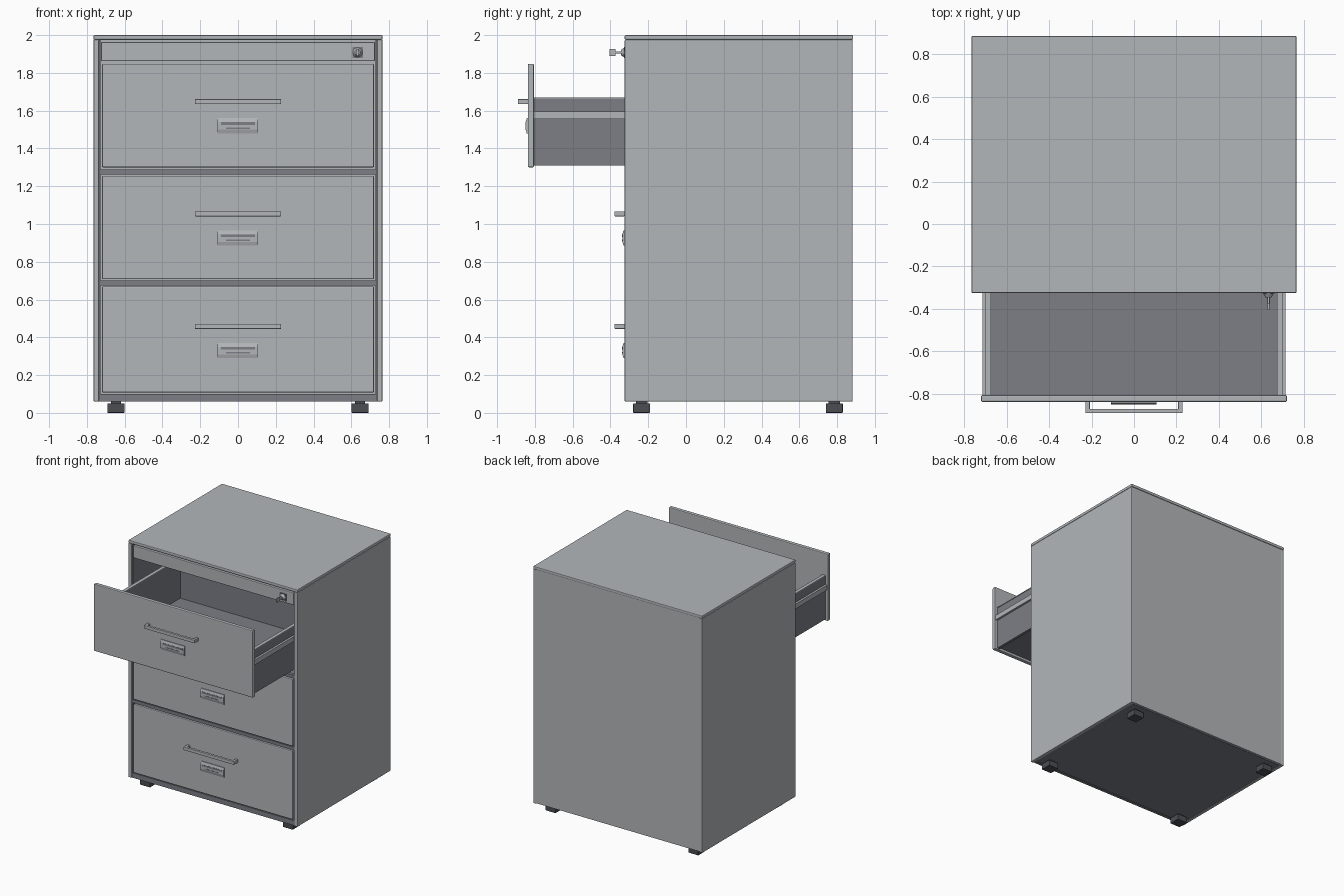
import bpy, bmesh

cube = bpy.data.objects.get("Cube")
if cube:
    bpy.data.objects.remove(cube)


def material(name, rgb):
    m = bpy.data.materials.new(name)
    m.use_nodes = True
    m.diffuse_color = (*rgb, 1)
    m.node_tree.nodes["Principled BSDF"].inputs["Base Color"].default_value = (*rgb, 1)
    return m


GREY = material("light_grey", (0.45, 0.47, 0.49))
DARK = material("dark_grey", (0.20, 0.21, 0.235))
BLACK = material("charcoal", (0.07, 0.075, 0.085))


def finish(name, bm, mat, bevel=0.0):
    bmesh.ops.recalc_face_normals(bm, faces=bm.faces)
    mesh = bpy.data.meshes.new(name)
    bm.to_mesh(mesh)
    bm.free()
    mesh.materials.append(mat)
    ob = bpy.data.objects.new(name, mesh)
    bpy.context.collection.objects.link(ob)
    if bevel:
        mod = ob.modifiers.new("Bevel", "BEVEL")
        mod.width = bevel
        mod.segments = 2
    return ob


def box(name, x, y, z, mat=GREY, bevel=0.0):
    """Box given by its (low, high) range on each axis."""
    bm = bmesh.new()
    bmesh.ops.create_cube(bm, size=1)
    for v in bm.verts:
        v.co = [r[0] if c < 0 else r[1] for r, c in zip((x, y, z), v.co)]
    return finish(name, bm, mat, bevel)


def prism(name, points, axis, span, mat=GREY, bevel=0.0):
    """Outline extruded along x (points are y, z) or z (points are x, y)."""
    bm = bmesh.new()
    place = (lambda p, t: (t, *p)) if axis == "x" else (lambda p, t: (*p, t))
    face = bm.faces.new([bm.verts.new(place(p, span[0])) for p in points])
    new = bmesh.ops.extrude_face_region(bm, geom=[face])["geom"]
    move = place((0, 0), span[1] - span[0])
    bmesh.ops.translate(bm, vec=move, verts=[g for g in new if isinstance(g, bmesh.types.BMVert)])
    return finish(name, bm, mat, bevel)


def rod(name, x, z, y0, y1, r0, r1, mat=GREY):
    """Round part lying along y, from radius r0 at y0 to r1 at y1."""
    bm = bmesh.new()
    bmesh.ops.create_cone(bm, cap_ends=True, segments=24, radius1=r0, radius2=r1, depth=y1 - y0)
    for v in bm.verts:
        v.co = (x + v.co.x, (y0 + y1) / 2 + v.co.z, z + v.co.y)
    return finish(name, bm, mat)


def mirrored(lo, hi, s):
    return tuple(sorted((lo * s, hi * s)))


FRONT, BACK = -0.325, 0.885
SIDES = (("left", 1), ("right", -1))

# Cabinet shell
box("top_panel", (-0.765, 0.765), (FRONT, BACK), (1.975, 2.0), GREY, 0.006)
box("back_panel", (-0.738, 0.738), (0.855, 0.88), (0.065, 1.975))
box("bottom_panel", (-0.738, 0.738), (-0.31, 0.86), (0.063, 0.09), DARK)
box("front_rail", (-0.725, 0.725), (-0.32, -0.29), (1.862, 1.963), GREY, 0.005)
box("plinth", (-0.738, 0.738), (-0.316, -0.29), (0.06, 0.1), DARK)
for side, s in SIDES:
    box(side + "_side_panel", mirrored(0.737, 0.765, s), (FRONT, 0.882), (0.06, 1.975), GREY, 0.005)
    box(side + "_inner_lining", mirrored(0.728, 0.737, s), (-0.318, 0.855), (0.09, 1.975), DARK)
    for end, y in (("front", -0.235), ("back", 0.785)):
        box(f"{end}_{side}_foot", mirrored(0.6, 0.692, s), (y - 0.045, y + 0.045), (0, 0.05), BLACK, 0.004)
        box(f"{end}_{side}_foot_stem", mirrored(0.62, 0.672, s), (y - 0.03, y + 0.03), (0.045, 0.065), BLACK)
for i, z in enumerate((0.688, 1.275)):
    box(f"crossbar_{i + 1}", (-0.73, 0.73), (-0.317, -0.29), (z - 0.013, z + 0.013), DARK)


def drawer(name, y, bottom, top, handle_z):
    # Front panel and tray
    box(name + "_front", (-0.72, 0.72), (y, y + 0.032), (bottom, top), GREY, 0.006)
    inner, end, rim = y + 0.032, y + 1.075, bottom + 0.37
    box(name + "_floor", (-0.68, 0.68), (inner, end), (bottom + 0.02, bottom + 0.04), DARK)
    box(name + "_back", (-0.675, 0.675), (end - 0.02, end), (bottom + 0.02, rim), DARK)
    for side, s in SIDES:
        box(f"{name}_{side}_wall", mirrored(0.675, 0.697, s), (inner, end), (bottom + 0.01, rim - 0.006), DARK)
        box(f"{name}_{side}_rim", mirrored(0.672, 0.7, s), (inner, end), (rim - 0.006, rim))
        box(f"{name}_{side}_runner", mirrored(0.697, 0.714, s), (inner, end), (bottom + 0.255, bottom + 0.295))
    # Bar handle
    w, t, out = 0.228, 0.02, y - 0.053
    prism(name + "_handle",
          [(-w, y), (-w, out), (w, out), (w, y), (w - t, y), (w - t, out + t), (t - w, out + t), (t - w, y)],
          "z", (handle_z - 0.013, handle_z + 0.013), GREY, 0.002)
    # Bowed label holder with card lines
    z0, z1 = handle_z - 0.168, handle_z - 0.088
    prism(name + "_label_holder",
          [(y, z0), (y - 0.006, z0), (y - 0.012, z0 + 0.02), (y - 0.012, z1 - 0.02), (y - 0.006, z1), (y, z1)],
          "x", (-0.108, 0.106))
    for i, (half, dz, h) in enumerate(((0.09, 0.052, 0.007), (0.064, 0.028, 0.004))):
        z = z0 + dz
        box(f"{name}_label_line_{i + 1}", (-half, half), (y - 0.0135, y - 0.011), (z - h, z + h), DARK)


drawer("top_drawer", -0.837, 1.3, 1.848, 1.648)
drawer("middle_drawer", FRONT, 0.708, 1.255, 1.054)
drawer("bottom_drawer", FRONT, 0.108, 0.67, 0.458)

# Lock with key
LX, LZ = 0.633, 1.908
box("lock_plate", (LX - 0.028, LX + 0.028), (-0.327, -0.318), (LZ - 0.028, LZ + 0.028), DARK)
rod("lock_barrel", LX, LZ, -0.345, -0.326, 0.014, 0.026)
rod("key_shaft", LX, LZ, -0.375, -0.34, 0.006, 0.006)
box("key_bow", (LX - 0.005, LX + 0.005), (-0.405, -0.372), (LZ - 0.018, LZ + 0.018), GREY, 0.002)
